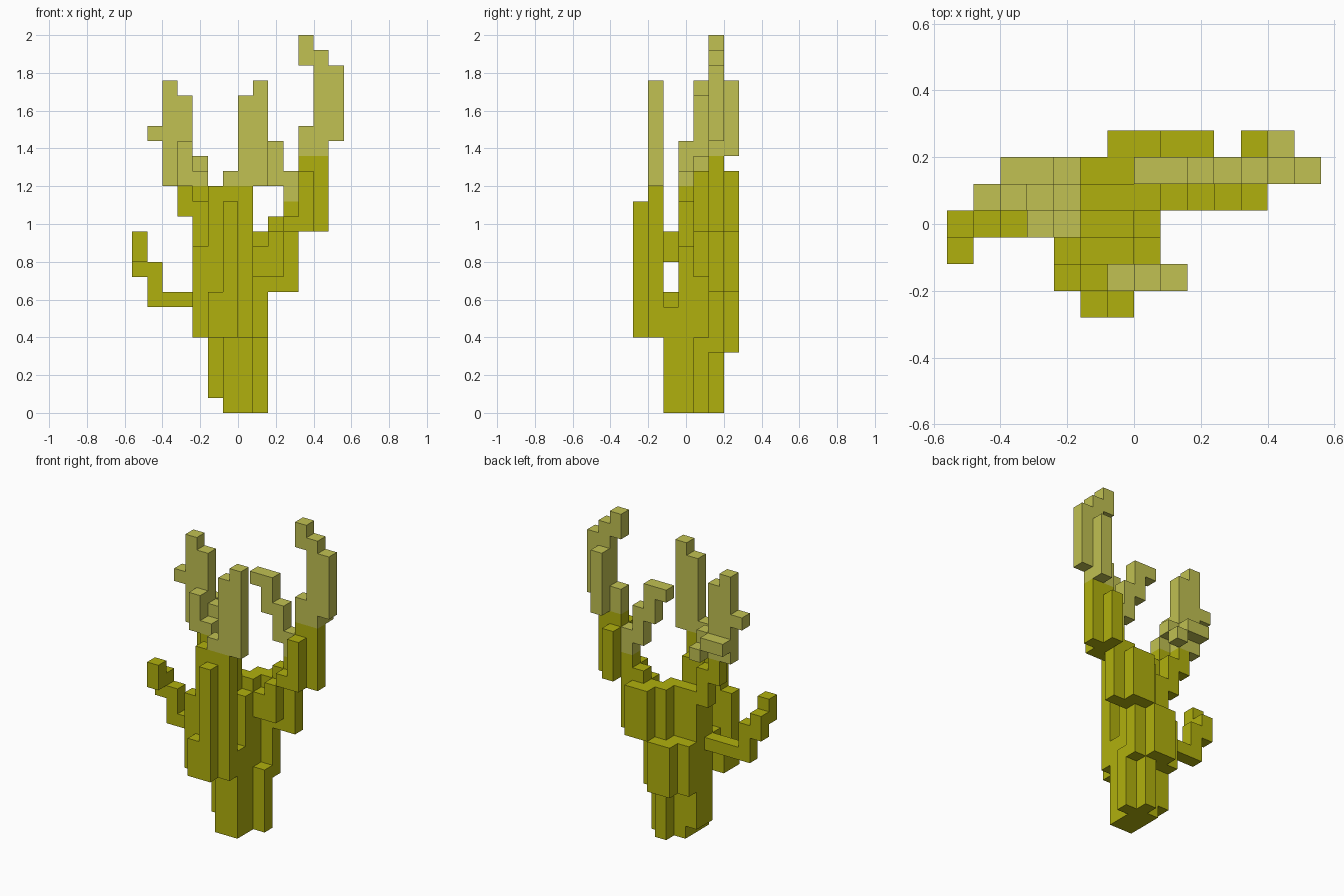
import bpy, bmesh, math
from mathutils import Vector

cube = bpy.data.objects.get("Cube")
if cube:
    bpy.data.objects.remove(cube, do_unlink=True)

U = 0.08  # size of one block


def material(name, color):
    m = bpy.data.materials.new(name)
    m.use_nodes = True
    m.diffuse_color = color
    bsdf = next(n for n in m.node_tree.nodes if n.type == 'BSDF_PRINCIPLED')
    bsdf.inputs["Base Color"].default_value = color
    return m


def row(x, y, bottom, *tops):
    """Blocks of side-by-side columns along x that share one bottom height."""
    return {(x + i, y, z) for i, top in enumerate(tops) for z in range(bottom, top)}


def build(name, mat, blocks, filled):
    """Outer skin of a group of blocks, with flat areas merged."""
    bm = bmesh.new()
    for cell in sorted(blocks):
        for axis in range(3):
            for side in (0, 1):
                near = list(cell)
                near[axis] += 2 * side - 1
                if tuple(near) in filled:
                    continue
                a, b = (axis + 1) % 3, (axis + 2) % 3
                loop = [(0, 0), (1, 0), (1, 1), (0, 1)]
                verts = []
                for da, db in (loop if side else loop[::-1]):
                    p = Vector(cell)
                    p[axis] += side
                    p[a] += da
                    p[b] += db
                    p.y -= 3.5
                    verts.append(bm.verts.new(p * U))
                bm.faces.new(verts)
    bmesh.ops.remove_doubles(bm, verts=bm.verts, dist=0.001)
    bmesh.ops.dissolve_limit(bm, angle_limit=math.radians(1),
                             verts=bm.verts, edges=bm.edges)
    me = bpy.data.meshes.new(name)
    bm.to_mesh(me)
    bm.free()
    me.materials.append(mat)
    bpy.context.collection.objects.link(bpy.data.objects.new(name, me))


olive = material("olive yellow", (0.434, 0.434, 0.004, 1))
pale = material("pale yellow", (0.533, 0.533, 0.084, 1))

# Stem and trunk
stem_base = (row(-1, 2, 0, 5, 5) | row(-2, 3, 1, 5) | row(-1, 3, 0, 5, 5)
             | row(-2, 4, 1, 5) | row(-1, 4, 0, 5, 5, 5) | row(0, 5, 0, 4))
trunk_core = (row(-3, 2, 5, 7, 8, 8, 7) | row(-2, 3, 5, 14, 14, 11)
              | row(-2, 4, 5, 12, 12, 12))
front_slab = row(-3, 1, 5, 11, 15, 15, 15) | row(-2, 0, 5, 8, 14)
front_shoot = row(-1, 1, 15, 16, 21, 22)
back_ridge = row(-2, 5, 4, 8, 8, 8, 8) | row(-1, 6, 4, 8, 8)

# Tall stepped branch on the left
left_branch = (row(0, 5, 8, 12, 12, 13, 14) | row(4, 5, 12, 17, 17)
               | row(1, 6, 8, 12, 12) | row(1, 4, 9, 11, 12)
               | row(3, 4, 12, 13, 16) | row(4, 6, 12, 16))
left_branch_tip = (row(4, 5, 17, 19, 24) | row(6, 5, 18, 23)
                   | row(4, 5, 23, 25) | row(5, 6, 17, 22))
inner_twig = (row(3, 5, 14, 16) | row(2, 5, 15, 18)
              | row(1, 5, 17, 20) | row(0, 5, 19, 20))

# Forked branch and low arm on the right
right_branch = row(-3, 4, 11, 14) | row(-4, 4, 13, 15) | row(-3, 3, 14, 15)
right_branch_tip = (row(-6, 4, 18, 19) | row(-5, 4, 15, 22, 21)
                    | row(-3, 4, 16, 17) | row(-4, 3, 15, 18, 16)
                    | row(-5, 5, 16, 17, 17) | row(-3, 5, 15, 16))
right_low_arm = (row(-6, 3, 7, 10, 8, 8, 8) | row(-7, 3, 9, 11)
                 | row(-7, 2, 10, 12))

olive_parts = {"stem_base": stem_base, "trunk_core": trunk_core,
               "front_slab": front_slab, "back_ridge": back_ridge,
               "left_branch": left_branch, "right_branch": right_branch,
               "right_low_arm": right_low_arm}
pale_parts = {"front_shoot": front_shoot, "left_branch_tip": left_branch_tip,
              "inner_twig": inner_twig, "right_branch_tip": right_branch_tip}

filled = set().union(*olive_parts.values(), *pale_parts.values())
for mat, parts in ((olive, olive_parts), (pale, pale_parts)):
    for name, blocks in parts.items():
        build(name, mat, blocks, filled)
